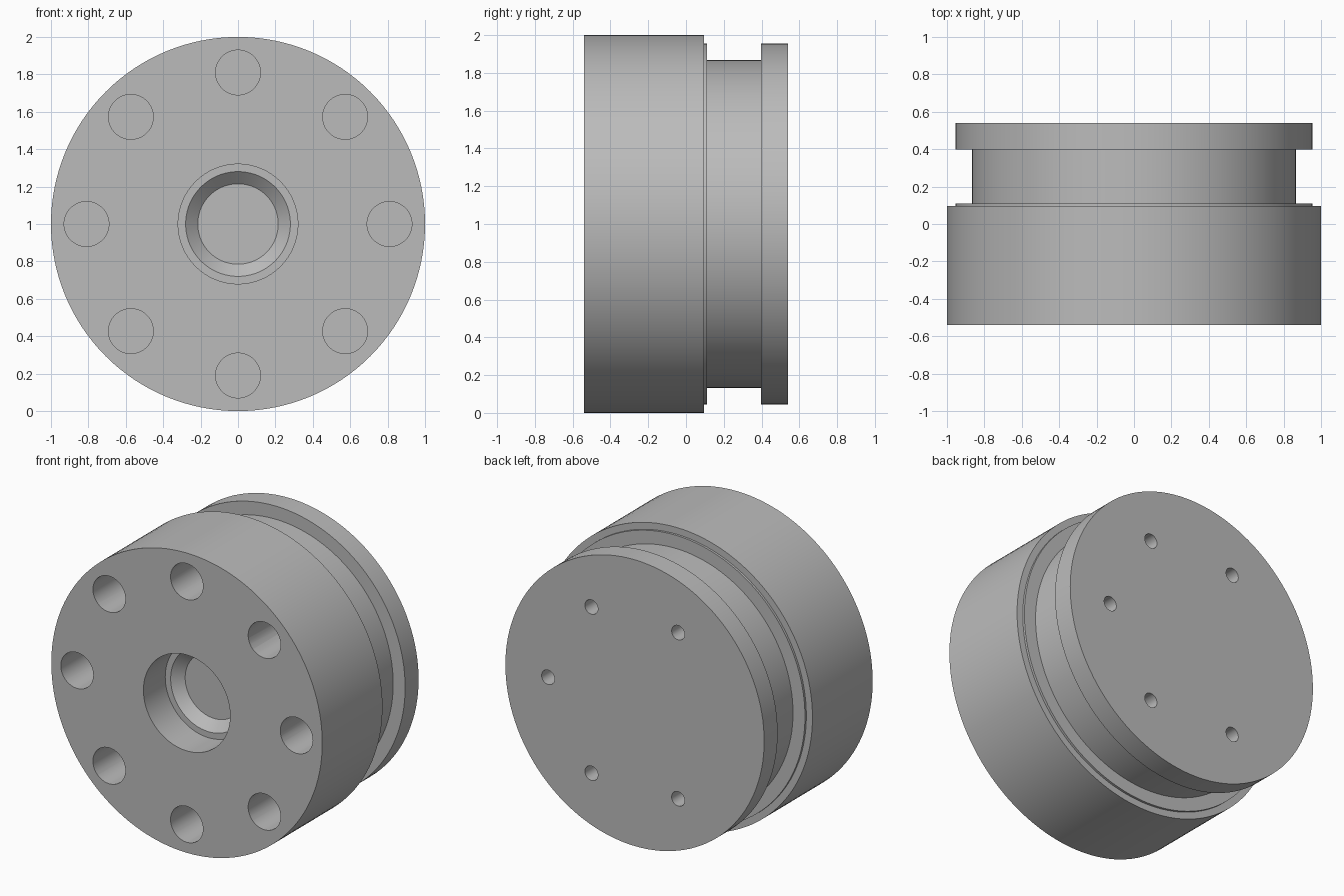
import bpy, bmesh, math
from mathutils import Vector, Matrix

if "Cube" in bpy.data.objects:
    bpy.data.objects.remove(bpy.data.objects["Cube"], do_unlink=True)

grey = bpy.data.materials.new("machined_grey")
grey.use_nodes = True
grey.diffuse_color = (0.5, 0.5, 0.5, 1)
grey.node_tree.nodes["Principled BSDF"].inputs["Base Color"].default_value = (0.5, 0.5, 0.5, 1)

FRONT, BACK, CENTRE = -0.54, 0.54, 1.0


def add_object(name, bm):
    bmesh.ops.recalc_face_normals(bm, faces=bm.faces)
    mesh = bpy.data.meshes.new(name)
    bm.to_mesh(mesh)
    bm.free()
    mesh.materials.append(grey)
    obj = bpy.data.objects.new(name, mesh)
    bpy.context.collection.objects.link(obj)
    return obj


def lathe(name, profile, steps=128):
    """Turn a (radius, y) profile around the horizontal y axis."""
    bm = bmesh.new()
    verts = [bm.verts.new((r, y, CENTRE)) for r, y in profile]
    edges = [bm.edges.new(pair) for pair in zip(verts, verts[1:])]
    bmesh.ops.spin(bm, geom=verts + edges, cent=(0, 0, CENTRE), axis=(0, 1, 0),
                   angle=math.tau, steps=steps, use_merge=True)
    bmesh.ops.remove_doubles(bm, verts=bm.verts, dist=1e-5)
    return add_object(name, bm)


def hole_ring(name, count, ring, radius, face_y, depth):
    """Cylinders evenly placed on a circle, centred on one end face."""
    bm = bmesh.new()
    for i in range(count):
        a = math.tau * i / count
        spot = Vector((ring * math.cos(a), face_y, CENTRE + ring * math.sin(a)))
        bmesh.ops.create_cone(bm, cap_ends=True, segments=40, radius1=radius,
                              radius2=radius, depth=2 * depth,
                              matrix=Matrix.Translation(spot) @ Matrix.Rotation(math.pi / 2, 4, "X"))
    cutter = add_object(name, bm)
    cutter.hide_render = True
    return cutter


# Turned body: stepped bore in front, wide drum, thin lip, neck, back flange
hub = lathe("hub_body", [
    (0, FRONT + 0.29), (0.215, FRONT + 0.29), (0.28, FRONT + 0.23),
    (0.32, FRONT + 0.23), (0.32, FRONT),
    (1.0, FRONT), (1.0, 0.095), (0.955, 0.095), (0.955, 0.11),
    (0.867, 0.11), (0.867, 0.398), (0.955, 0.398), (0.955, BACK), (0, BACK)])

# Blind holes: eight large in the front, six small in the back
cutters = [hole_ring("front_hole_cutter", 8, 0.81, 0.12, FRONT, 0.45),
           hole_ring("back_hole_cutter", 6, 0.64, 0.048, BACK, 0.25)]

bpy.ops.object.select_all(action="DESELECT")
hub.select_set(True)
bpy.context.view_layer.objects.active = hub
for cutter in cutters:
    mod = hub.modifiers.new(cutter.name, "BOOLEAN")
    mod.operation = "DIFFERENCE"
    mod.solver = "EXACT"
    mod.object = cutter
    bpy.ops.object.modifier_apply(modifier=mod.name)
    bpy.data.objects.remove(cutter, do_unlink=True)

bpy.ops.object.shade_smooth_by_angle(angle=math.radians(30))
